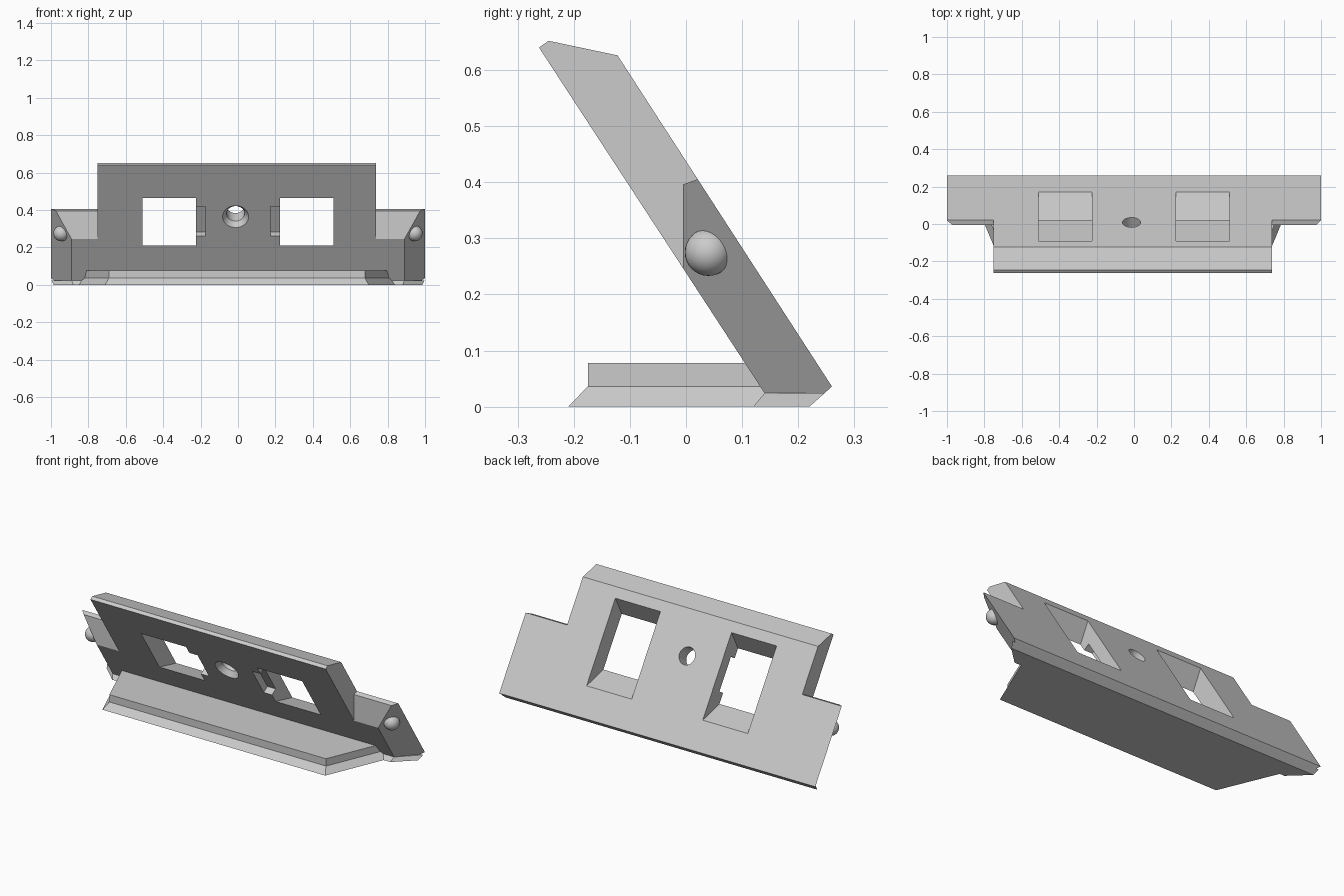
import bpy, bmesh, math
from mathutils import Matrix, Vector

cube = bpy.data.objects.get("Cube")
if cube:
    bpy.data.objects.remove(cube, do_unlink=True)

grey = bpy.data.materials.new("plain grey")
grey.use_nodes = True
grey.diffuse_color = (0.6, 0.6, 0.6, 1)
grey.node_tree.nodes["Principled BSDF"].inputs["Base Color"].default_value = (0.6, 0.6, 0.6, 1)

SHIFT = -0.006                      # centre parts sit slightly to one side
FOOT = Vector((0, 0.14, 0.024))     # lower front edge of the leaning panel
UP = Vector((0, -0.547, 0.837))     # up along the panel
NORMAL = Vector((0, 0.837, 0.547))  # front face to back face
THICK = 0.107


def on_panel(x, s, d):
    """Point a distance s up the panel and d deep from its front face."""
    return Vector((x, 0, 0)) + FOOT + UP * s + NORMAL * d


def finish(bm, name):
    bmesh.ops.recalc_face_normals(bm, faces=bm.faces)
    mesh = bpy.data.meshes.new(name)
    bm.to_mesh(mesh)
    bm.free()
    mesh.materials.append(grey)
    obj = bpy.data.objects.new(name, mesh)
    bpy.context.collection.objects.link(obj)
    return obj


def loft(name, *rings):
    """Solid through rings of equal point count, capped at both ends."""
    bm = bmesh.new()
    loops = [[bm.verts.new(p) for p in ring] for ring in rings]
    for a, b in zip(loops, loops[1:]):
        for i in range(len(a)):
            j = (i + 1) % len(a)
            bm.faces.new((a[i], a[j], b[j], b[i]))
    bm.faces.new(loops[0])
    bm.faces.new(loops[-1])
    return finish(bm, name)


def prism(name, profile, x0, x1):
    return loft(name, *[[(x, y, z) for y, z in profile] for x in (x0, x1)])


def drill(name, r1, r2, d0, d1):
    """Cone cutter square to the panel."""
    bm = bmesh.new()
    place = Matrix.Translation(on_panel(-0.013, 0.407, (d0 + d1) / 2))
    turn = Matrix.Rotation(-math.atan2(NORMAL.y, NORMAL.z), 4, "X")
    bmesh.ops.create_cone(bm, cap_ends=True, segments=48, radius1=r1, radius2=r2,
                          depth=d1 - d0, matrix=place @ turn)
    return finish(bm, name)


def cut(target, cutter):
    mod = target.modifiers.new("cut", "BOOLEAN")
    mod.operation = "DIFFERENCE"
    mod.solver = "EXACT"
    mod.object = cutter
    bpy.context.view_layer.objects.active = target
    bpy.ops.object.modifier_apply(modifier=mod.name)
    bpy.data.objects.remove(cutter, do_unlink=True)


# Leaning panel, ends mitred from the front face to the wider back face
profile = [(0.14, 0.024), (0.247, 0.024), (0.26, 0.036),
           (-0.122, 0.626), (-0.245, 0.652), (-0.262, 0.64)]
ends = []
for side in (-1, 1):
    ring = []
    for y, z in profile:
        depth = (Vector((0, y, z)) - FOOT).dot(NORMAL)
        ring.append((side * min(1, 0.89 + 0.11 * max(0, depth) / THICK), y, z))
    ends.append(ring)
panel = loft("leaning_panel", *ends)

# Shoulder cuts leave the low wings
shoulder = [(-0.5, 0.1), (-0.005, 0.1), (-0.005, 0.396), (0.02, 0.405),
            (0.3, 0.505), (0.3, 0.8), (-0.5, 0.8)]
for side in (-1, 1):
    cut(panel, prism("shoulder_cutter", shoulder, side * 0.744 + SHIFT, side * 1.2))

# Windows flare towards the back; each has a shallow latch notch on its inner side
low = Vector((0.019, 0.21)), Vector((0.17, 0.175))
high = Vector((-0.148, 0.465)), Vector((-0.09, 0.577))
window = [low[0].lerp(low[1], -0.3), low[0].lerp(low[1], 1.3),
          high[0].lerp(high[1], 1.3), high[0].lerp(high[1], -0.3)]
notch = [on_panel(0, s, d).yz for s, d in
         ((0.282, -0.05), (0.282, 0.04), (0.473, 0.04), (0.473, -0.05))]
for side in (-1, 1):
    cut(panel, prism("window_cutter", window, side * 0.225, side * 0.51))
    cut(panel, prism("notch_cutter", notch, side * 0.173, side * 0.3))

# Countersunk round hole
cut(panel, drill("hole_cutter", 0.048, 0.048, -0.1, 0.2))
cut(panel, drill("countersink_cutter", 0.084, 0.048, -0.02, 0.03))

# Tapered base plate with a flared skirt
rings = []
for z, front, half in ((0, -0.21, 0.705), (0.036, -0.175, 0.685), (0.078, -0.175, 0.685)):
    back = 0.15
    wide = half + 0.42 * (back - front)
    rings.append([(x + SHIFT, y, z) for x, y in
                  ((-half, front), (half, front), (wide, back), (-wide, back))])
loft("base_plate", *rings)

# Bevelled foot strip under the panel
rings = []
for z, front, back, near, far in ((0, 0.12, 0.22, 0.88, 0.985),
                                  (0.024, 0.14, 0.247, 0.89, 0.998)):
    rings.append([(-near, front, z), (near, front, z), (far, back, z), (-far, back, z)])
loft("foot_strip", *rings)

# Round studs on the mitred ends
for side, label in ((-1, "right"), (1, "left")):
    bm = bmesh.new()
    centre = on_panel(side * 0.945, 0.265, THICK / 2)
    bmesh.ops.create_uvsphere(bm, u_segments=32, v_segments=16, radius=0.042,
                              matrix=Matrix.Translation(centre))
    stud = finish(bm, label + "_stud")
    stud.data.shade_smooth()

# Smooth the hole walls, keep the edges sharp
bpy.ops.object.select_all(action="DESELECT")
panel.select_set(True)
bpy.context.view_layer.objects.active = panel
bpy.ops.object.shade_smooth_by_angle(angle=math.radians(20))
